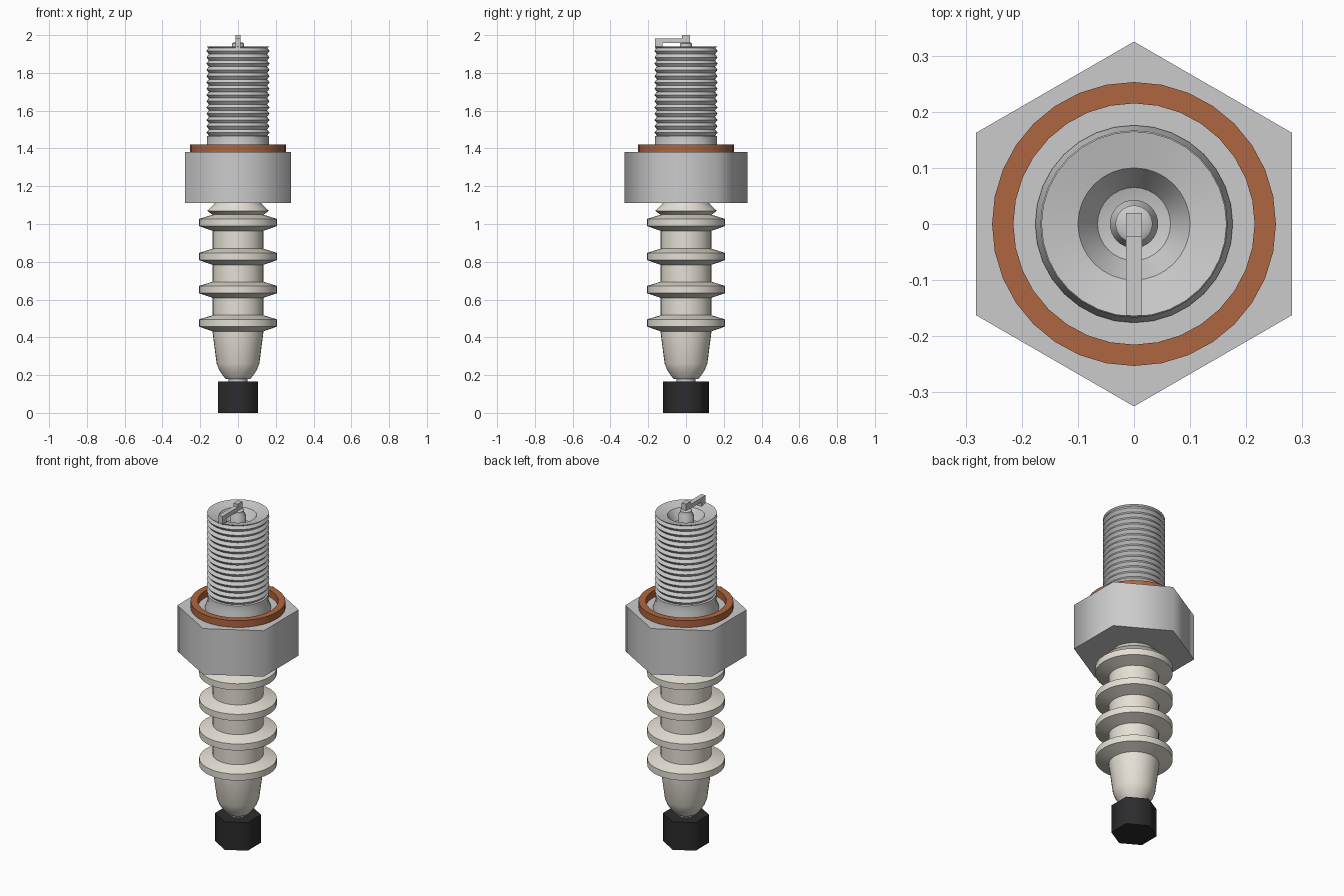
import bpy, bmesh, math
from mathutils import Matrix

if "Cube" in bpy.data.objects:
    bpy.data.objects.remove(bpy.data.objects["Cube"])


def material(name, rgb):
    m = bpy.data.materials.new(name)
    m.diffuse_color = (*rgb, 1)
    m.use_nodes = True
    m.node_tree.nodes["Principled BSDF"].inputs["Base Color"].default_value = m.diffuse_color
    return m


CERAMIC = material("ceramic", (0.78, 0.74, 0.66))
COPPER = material("copper", (0.43, 0.13, 0.05))
BLACK = material("black", (0.025, 0.025, 0.027))


def finish(name, bm, mat=None, angle=35):
    bmesh.ops.recalc_face_normals(bm, faces=bm.faces)
    mesh = bpy.data.meshes.new(name)
    bm.to_mesh(mesh)
    bm.free()
    ob = bpy.data.objects.new(name, mesh)
    bpy.context.collection.objects.link(ob)
    if mat:
        mesh.materials.append(mat)
    bpy.ops.object.select_all(action='DESELECT')
    bpy.context.view_layer.objects.active = ob
    ob.select_set(True)
    bpy.ops.object.shade_smooth_by_angle(angle=math.radians(angle))
    return ob


def lathe(name, profile, mat=None, n=32, closed=False, angle=35):
    """Revolve an (r, z) profile round z; the first vertex lies on -y."""
    bm = bmesh.new()
    vs = [bm.verts.new((0, -r, z)) for r, z in profile]
    pairs = list(zip(vs, vs[1:])) + ([(vs[-1], vs[0])] if closed else [])
    edges = [bm.edges.new(p) for p in pairs]
    bmesh.ops.spin(bm, geom=vs + edges, cent=(0, 0, 0), axis=(0, 0, 1),
                   angle=math.tau, steps=n, use_duplicate=False)
    bmesh.ops.remove_doubles(bm, verts=bm.verts, dist=1e-5)
    return finish(name, bm, mat, angle)


def hex_prism(name, r, z0, z1, mat=None):
    lathe(name, [(0, z0), (r, z0), (r, z1), (0, z1)], mat, n=6, angle=65)


# Terminal cap and its stub
hex_prism("terminal_cap", 0.123, 0, 0.165, BLACK)
lathe("terminal_stub", [(0, 0.15), (0.05, 0.15), (0.05, 0.2), (0, 0.2)])

# Ribbed ceramic insulator
profile = [(0, 0.18), (0.065, 0.18), (0.078, 0.195), (0.1, 0.228), (0.113, 0.26),
           (0.135, 0.43)]
for z in (0.475, 0.652, 0.827, 1.007):
    profile += [(0.135, z - 0.043), (0.207, z - 0.018),
                (0.207, z + 0.02), (0.135, z + 0.042)]
profile += [(0.163, 1.07), (0.125, 1.107), (0.115, 1.13), (0, 1.13)]
lathe("insulator", profile, CERAMIC, angle=40)

# Hex body
hex_prism("hex_nut", 0.325, 1.11, 1.38)

# Copper sealing gasket
lathe("gasket", [(0.215, 1.38), (0.253, 1.38), (0.253, 1.42), (0.215, 1.42)],
      COPPER, closed=True)

# Threaded shell, flared at the foot, with a funnel-shaped bore
profile = [(0, 1.37), (0.176, 1.37), (0.176, 1.385), (0.163, 1.42), (0.163, 1.465)]
count, z0, z1 = 14, 1.468, 1.932
pitch = (z1 - z0) / count
for i in range(count):
    profile += [(0.154, z0 + i * pitch), (0.167, z0 + (i + 0.5) * pitch)]
profile += [(0.156, z1), (0.165, 1.94), (0.1, 1.925), (0.065, 1.87), (0, 1.85)]
lathe("threaded_shell", profile)

# Centre electrode
lathe("centre_electrode", [(0, 1.85), (0.043, 1.85), (0.043, 1.925), (0.033, 1.94),
                           (0.033, 1.955), (0.025, 1.96), (0, 1.96)])


# Ground strap: foot on the rim, arm over the centre, tip pad
def box(name, y0, y1, z0, z1, half=0.014):
    bm = bmesh.new()
    bmesh.ops.create_cube(bm, size=1, matrix=Matrix.Translation(
        (0, (y0 + y1) / 2, (z0 + z1) / 2)) @ Matrix.Diagonal(
        (2 * half, y1 - y0, z1 - z0, 1)))
    finish(name, bm)


box("ground_strap_foot", -0.163, -0.125, 1.93, 1.957)
box("ground_strap_arm", -0.163, 0.02, 1.957, 1.982)
box("ground_strap_tip", -0.022, 0.02, 1.982, 2.0)
